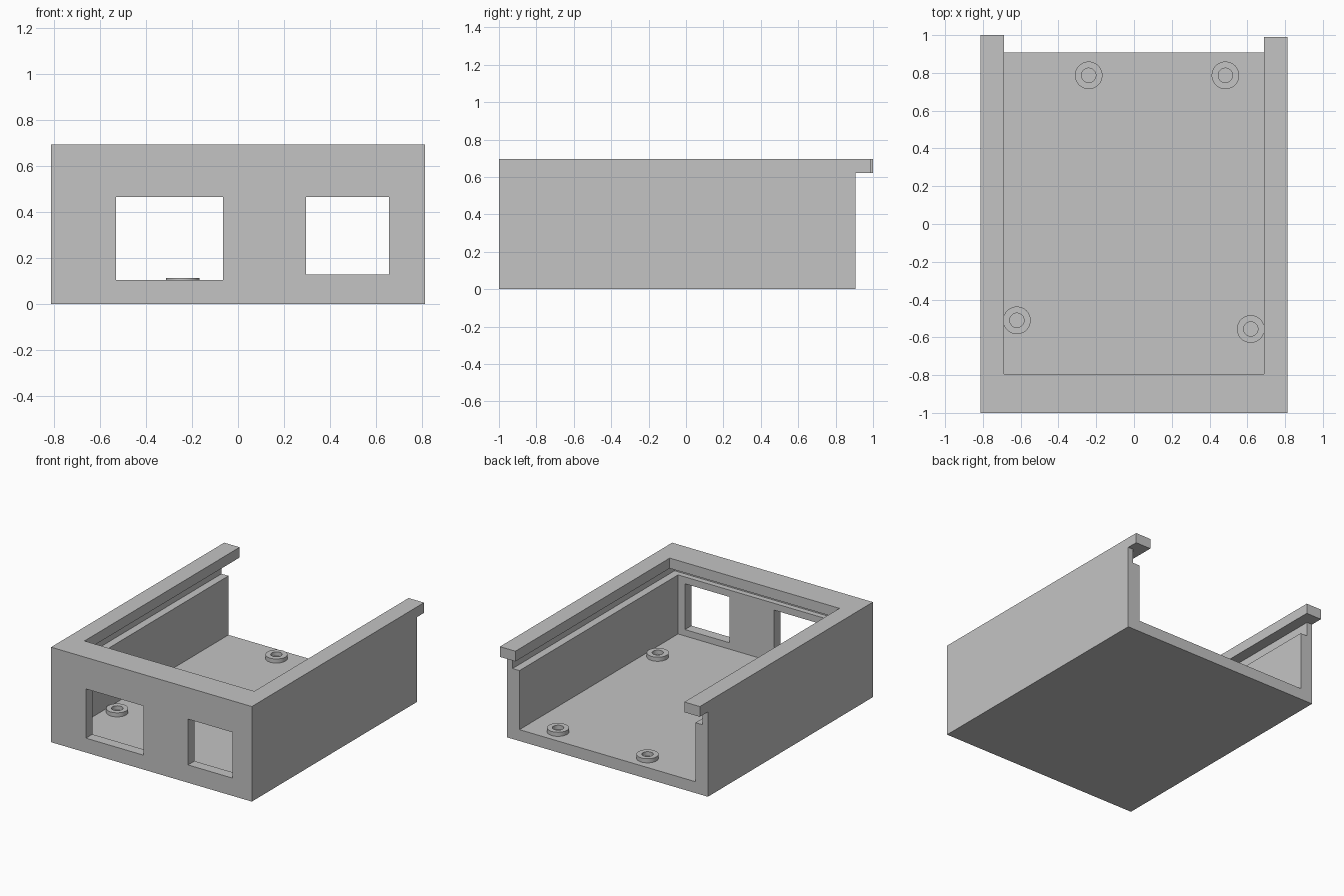
import bpy
import bmesh
from mathutils import Matrix, Vector

cube = bpy.data.objects.get("Cube")
if cube:
    bpy.data.objects.remove(cube, do_unlink=True)

grey = bpy.data.materials.new("plain grey")
grey.use_nodes = True
GREY = (0.55, 0.55, 0.55, 1)
grey.diffuse_color = GREY
grey.node_tree.nodes["Principled BSDF"].inputs["Base Color"].default_value = GREY


def add_object(name, bm):
    mesh = bpy.data.meshes.new(name)
    bm.to_mesh(mesh)
    bm.free()
    mesh.materials.append(grey)
    obj = bpy.data.objects.new(name, mesh)
    bpy.context.collection.objects.link(obj)
    return obj


def box(name, x, y, z):
    """Box from (low, high) pairs on each axis."""
    bm = bmesh.new()
    size = Vector((x[1] - x[0], y[1] - y[0], z[1] - z[0]))
    centre = Vector((sum(x), sum(y), sum(z))) / 2
    bmesh.ops.create_cube(bm, size=1, matrix=Matrix.Translation(centre) @ Matrix.Diagonal(size).to_4x4())
    return add_object(name, bm)


def cut(target, name, x, y, z):
    cutter = box(name + "_cutter", x, y, z)
    cutter.hide_render = True
    cutter.hide_set(True)
    cutter.display_type = 'WIRE'
    mod = target.modifiers.new(name, 'BOOLEAN')
    mod.operation = 'DIFFERENCE'
    mod.solver = 'EXACT'
    mod.object = cutter
    return cutter


def ring(name, x, y, bottom, top, outer, inner, sides=40):
    """Flat-topped ring with a hole, made by spinning a rectangle."""
    bm = bmesh.new()
    corners = [(inner, bottom), (outer, bottom), (outer, top), (inner, top)]
    verts = [bm.verts.new((x + r, y, z)) for r, z in corners]
    edges = [bm.edges.new((verts[i], verts[(i + 1) % 4])) for i in range(4)]
    bmesh.ops.spin(bm, geom=verts + edges, cent=(x, y, 0), axis=(0, 0, 1),
                   angle=6.2831853, steps=sides)
    bmesh.ops.remove_doubles(bm, verts=bm.verts, dist=0.0005)
    bmesh.ops.recalc_face_normals(bm, faces=bm.faces)
    return add_object(name, bm)


# Case body, hollowed out
HALF, TOP, FLOOR = 0.812, 0.695, 0.083
RAIL_Z, BACK, FAR = 0.62, 0.907, 1.5
case = box("case", (-HALF, HALF), (-1, 1), (0, TOP))
cutters = [
    cut(case, "back_trim", (-1, 1), (BACK, FAR), (-1, RAIL_Z)),
    cut(case, "left_rail_trim", (0, 1), (0.99, FAR), (-1, 1)),
    cut(case, "cavity", (-0.712, 0.712), (-0.925, FAR), (FLOOR, 0.55)),
    cut(case, "lid_slot", (-0.768, 0.768), (-0.965, FAR), (0.515, RAIL_Z)),
    cut(case, "top_opening", (-0.687, 0.687), (-0.793, FAR), (0.58, 1)),
    # Front openings
    cut(case, "large_port", (-0.53, -0.066), (-1.2, -0.85), (0.105, 0.465)),
    cut(case, "small_port", (0.296, 0.656), (-1.2, -0.85), (0.13, 0.465)),
]

# Bake the cuts into the case mesh
bpy.context.view_layer.update()
graph = bpy.context.evaluated_depsgraph_get()
baked = bpy.data.meshes.new_from_object(case.evaluated_get(graph))
case.modifiers.clear()
case.data = baked
for cutter in cutters:
    bpy.data.objects.remove(cutter, do_unlink=True)

# Mounting rings on the floor
spots = {
    "back_right": (-0.24, 0.787),
    "back_left": (0.484, 0.787),
    "front_right": (-0.62, -0.51),
    "front_left": (0.618, -0.556),
}
for place, (x, y) in spots.items():
    mount = ring(place + "_mount", x, y, FLOOR - 0.005, FLOOR + 0.03, 0.073, 0.038)
    bpy.ops.object.select_all(action='DESELECT')
    mount.select_set(True)
    bpy.context.view_layer.objects.active = mount
    bpy.ops.object.shade_smooth_by_angle()
